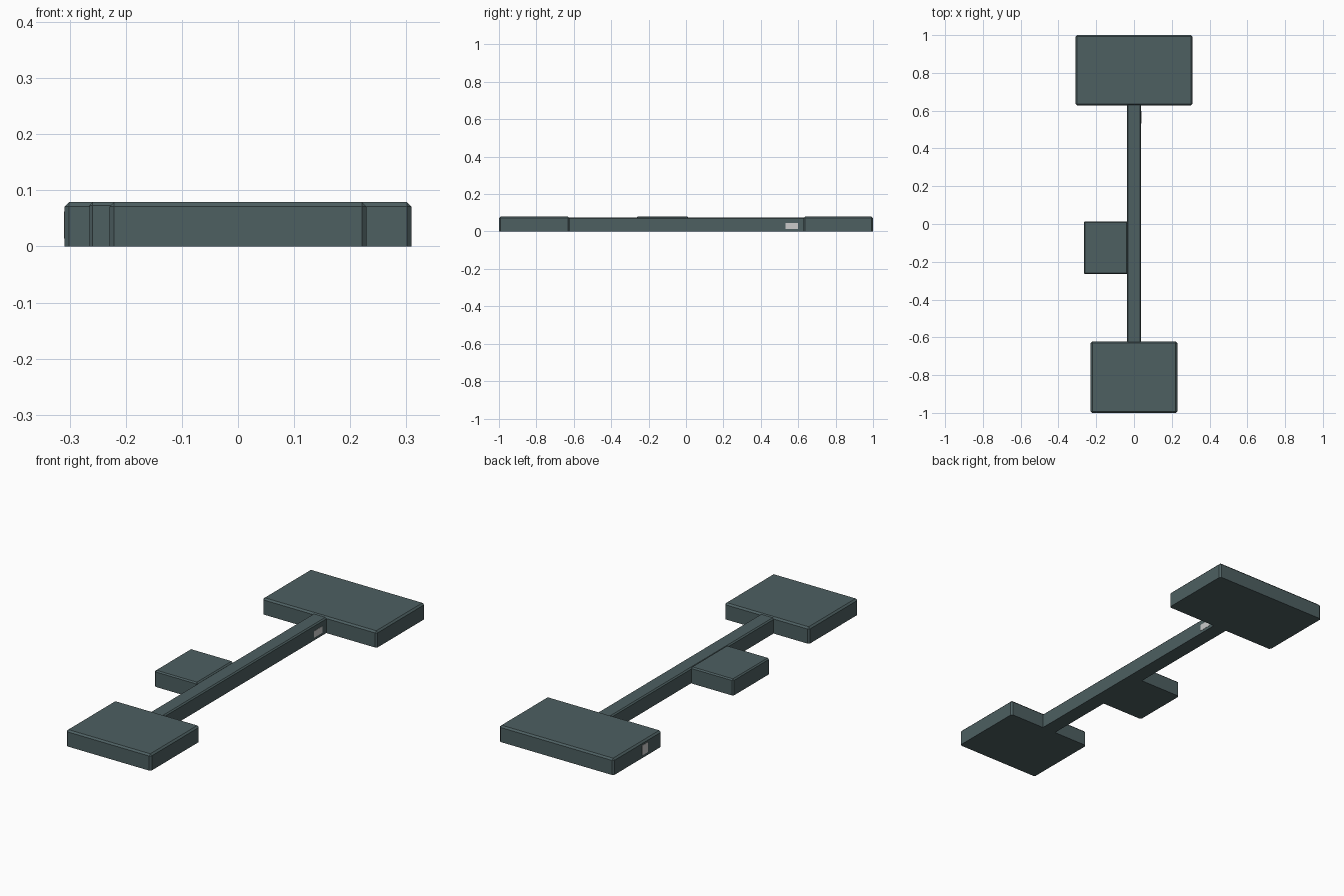
import bpy, bmesh

if "Cube" in bpy.data.objects:
    bpy.data.objects.remove(bpy.data.objects["Cube"])

def material(name, color):
    m = bpy.data.materials.new(name)
    m.diffuse_color = color
    m.use_nodes = True
    m.node_tree.nodes["Principled BSDF"].inputs["Base Color"].default_value = m.diffuse_color
    return m

slate = material("slate", (0.075, 0.115, 0.12, 1))
white = material("pale_panel", (0.8, 0.8, 0.8, 1))

def box(name, x, y, z, mat, chamfer=0.0):
    """Box from ranges, with chamfered upright and top edges."""
    bm = bmesh.new()
    bmesh.ops.create_cube(bm, size=1)
    for v in bm.verts:
        for i, (lo, hi) in enumerate((x, y, z)):
            v.co[i] = lo if v.co[i] < 0 else hi
    if chamfer:
        edges = [e for e in bm.edges if max(v.co.z for v in e.verts) > z[0] + 1e-5]
        bmesh.ops.bevel(bm, geom=edges, offset=chamfer, segments=1,
                        affect='EDGES', profile=0.5)
    mesh = bpy.data.meshes.new(name)
    bm.to_mesh(mesh)
    bm.free()
    mesh.materials.append(mat)
    ob = bpy.data.objects.new(name, mesh)
    bpy.context.collection.objects.link(ob)
    return ob

# Rooms at the two ends
box("rear_hall", (-0.309, 0.309), (0.628, 1.0), (0, 0.079), slate, 0.008)
box("front_hall", (-0.229, 0.229), (-1.0, -0.622), (0, 0.079), slate, 0.008)

# Connecting corridor and the side room
box("corridor", (-0.037, 0.037), (-0.63, 0.635), (0, 0.075), slate, 0.006)
box("side_room", (-0.265, -0.034), (-0.266, 0.014), (0, 0.079), slate, 0.006)

# Pale panels on the outer walls
box("corridor_panel", (0.034, 0.0385), (0.532, 0.598), (0.014, 0.046), white)
box("hall_panel", (-0.3105, -0.306), (0.737, 0.78), (0.014, 0.062), white)
